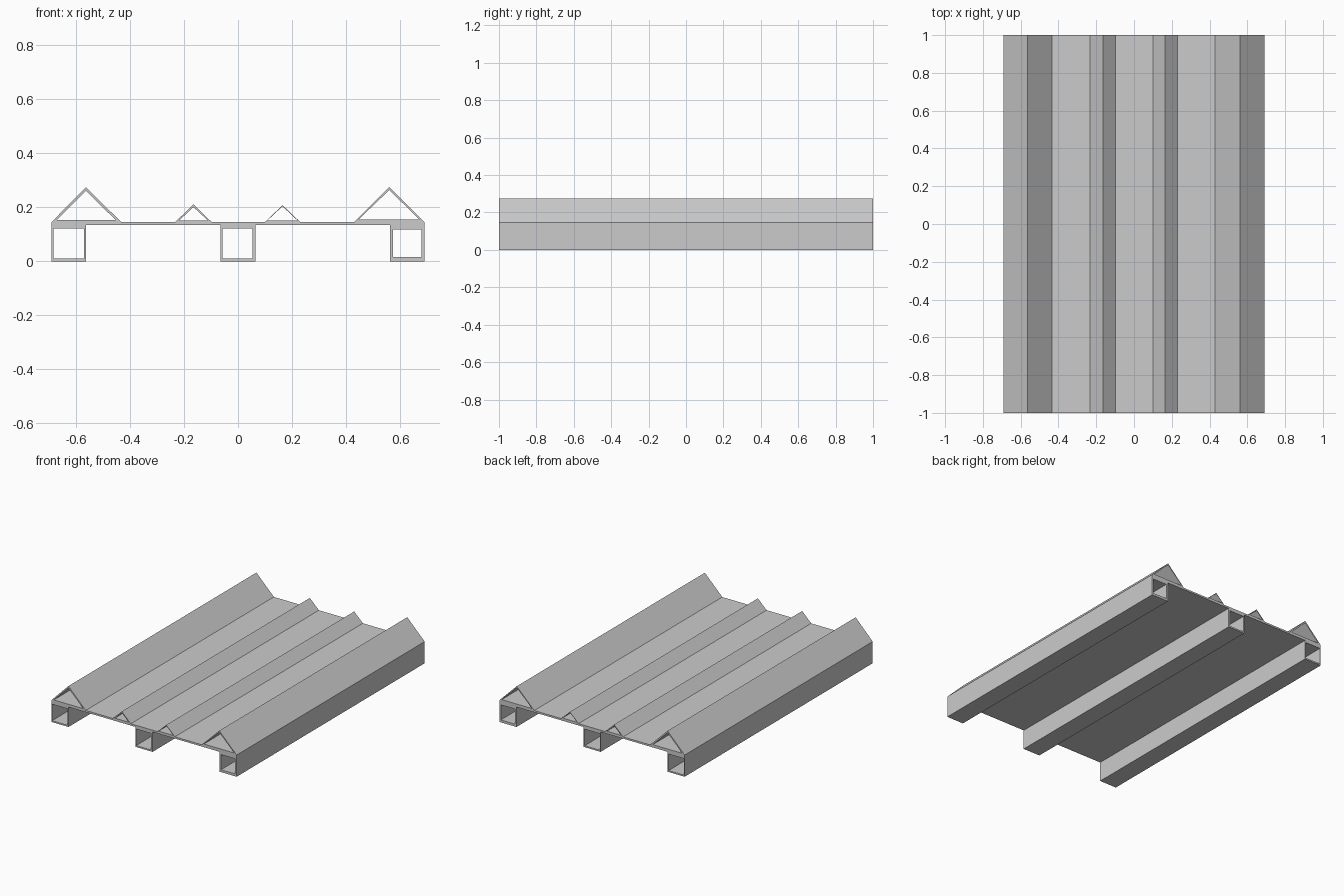
import bpy
import bmesh
from math import radians

if "Cube" in bpy.data.objects:
    bpy.data.objects.remove(bpy.data.objects["Cube"])


def add_loop(curve, points):
    spline = curve.splines.new('POLY')
    spline.points.add(len(points) - 1)
    for p, (x, z) in zip(spline.points, points):
        p.co = (x, z, 0, 1)
    spline.use_cyclic_u = True
    spline.use_smooth = False


def rect(x0, x1, z0, z1):
    return [(x0, z0), (x1, z0), (x1, z1), (x0, z1)]


def ridge(left, peak, right, base, top):
    return [(left, base), (right, base), (peak, top)]


curve = bpy.data.curves.new('ribbed_deck_panel', 'CURVE')
curve.dimensions = '2D'
curve.fill_mode = 'BOTH'
curve.extrude = 1.0

# Outer cross-section: three box runners below, four ridges on top
TOP, UNDER = 0.146, 0.134
add_loop(curve, [
    (-0.69, 0), (-0.562, 0), (-0.562, UNDER),
    (-0.064, UNDER), (-0.064, 0), (0.064, 0), (0.064, UNDER),
    (0.562, UNDER), (0.562, 0), (0.69, 0), (0.69, TOP),
    (0.56, 0.275), (0.43, TOP),
    (0.23, TOP), (0.165, 0.208), (0.10, TOP),
    (-0.098, TOP), (-0.165, 0.211), (-0.232, TOP),
    (-0.433, TOP), (-0.563, 0.275), (-0.69, TOP)])

# Runner hollows
add_loop(curve, rect(-0.684, -0.571, 0.010, 0.121))
add_loop(curve, rect(-0.058, 0.054, 0.010, 0.121))
add_loop(curve, rect(0.574, 0.679, 0.016, 0.118))

# Ridge hollows
add_loop(curve, ridge(-0.671, -0.563, -0.453, 0.153, 0.262))
add_loop(curve, ridge(-0.217, -0.165, -0.112, 0.152, 0.201))
add_loop(curve, ridge(0.109, 0.165, 0.220, 0.152, 0.204))
add_loop(curve, ridge(0.446, 0.56, 0.672, 0.155, 0.264))

# Extrude along the depth and make a clean flat-shaded mesh
panel = bpy.data.objects.new('ribbed_deck_panel', curve)
bpy.context.collection.objects.link(panel)
panel.rotation_euler = (radians(90), 0, 0)
bpy.context.view_layer.objects.active = panel
panel.select_set(True)
bpy.ops.object.convert(target='MESH')
panel = bpy.context.object
bm = bmesh.new()
bm.from_mesh(panel.data)
bmesh.ops.remove_doubles(bm, verts=bm.verts, dist=0.0005)
bmesh.ops.recalc_face_normals(bm, faces=bm.faces)
for f in bm.faces:
    f.smooth = False
bm.to_mesh(panel.data)
bm.free()
